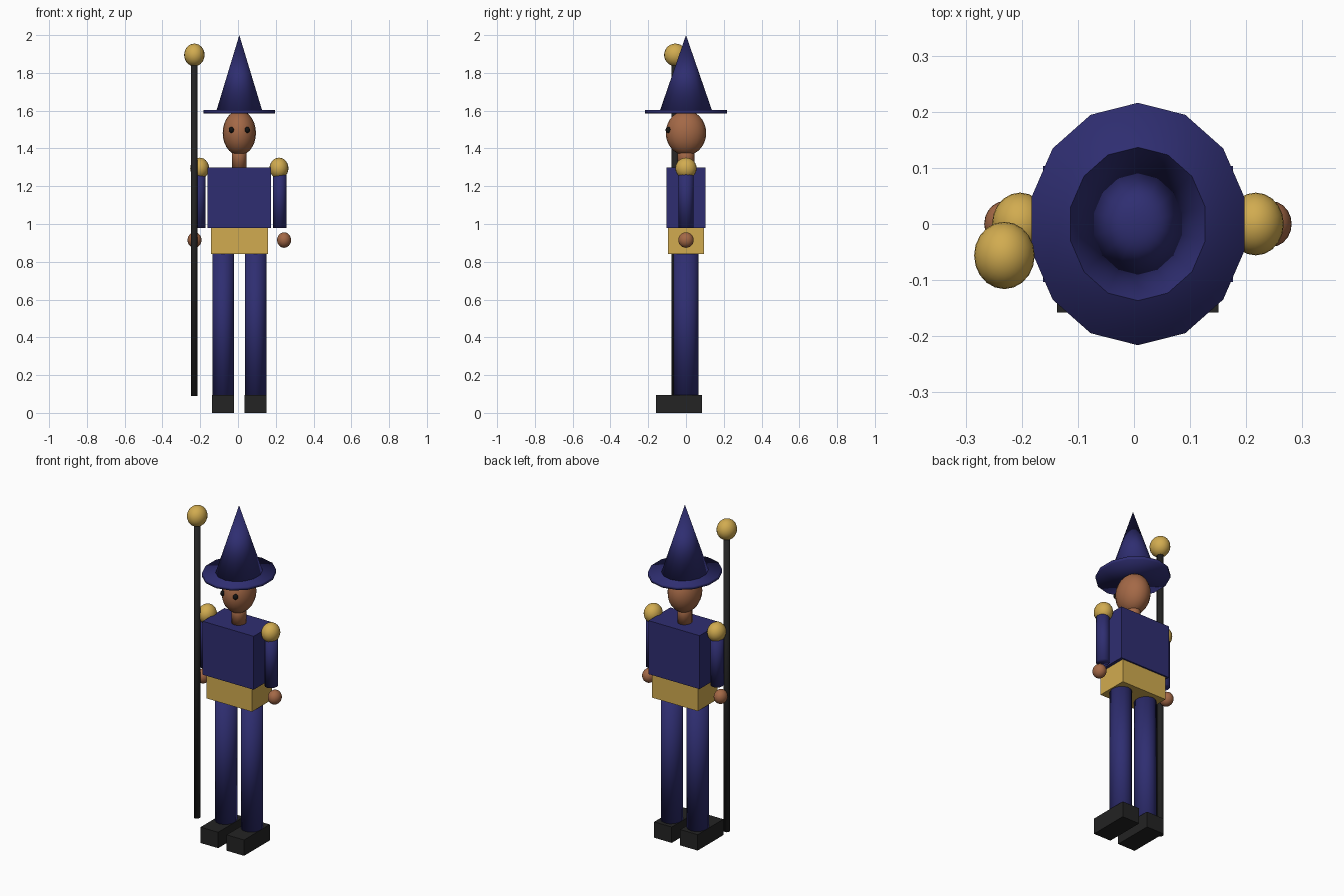
import bpy

cube = bpy.data.objects.get("Cube")
if cube:
    bpy.data.objects.remove(cube, do_unlink=True)

CX = 0.007      # body centre line
SQUASH = 0.9    # round parts are a little narrower in x than in y


def material(name, rgb):
    m = bpy.data.materials.new(name)
    m.use_nodes = True
    colour = (*rgb, 1)
    m.diffuse_color = colour
    m.node_tree.nodes["Principled BSDF"].inputs["Base Color"].default_value = colour
    return m


NAVY = material("navy cloth", (0.028, 0.027, 0.165))
GOLD = material("gold", (0.64, 0.41, 0.08))
SKIN = material("brown skin", (0.37, 0.14, 0.062))
BLACK = material("black leather", (0.017, 0.017, 0.017))
EYE = material("eye black", (0.006, 0.006, 0.006))


def finish(name, mat, scale, smooth):
    o = bpy.context.object
    o.name = name
    o.scale = scale
    bpy.ops.object.transform_apply(location=False, rotation=False, scale=True)
    o.data.materials.append(mat)
    if smooth:
        bpy.ops.object.shade_smooth()
    return o


def box(name, mat, x, y0, y1, z0, z1, half_width):
    bpy.ops.mesh.primitive_cube_add(size=1, location=(x, (y0 + y1) / 2, (z0 + z1) / 2))
    return finish(name, mat, (2 * half_width, y1 - y0, z1 - z0), False)


def ball(name, mat, loc, radii):
    bpy.ops.mesh.primitive_uv_sphere_add(segments=20, ring_count=14, radius=1, location=loc)
    return finish(name, mat, radii, True)


def tube(name, mat, x, y, z0, z1, r, sides=14, top=None):
    bpy.ops.mesh.primitive_cone_add(vertices=sides, radius1=r, radius2=r if top is None else top,
                                    depth=z1 - z0, location=(x, y, (z0 + z1) / 2))
    return finish(name, mat, (SQUASH, 1, 1), True)


# Torso, belt and neck
box("torso", NAVY, CX, -0.103, 0.103, 0.98, 1.30, 0.169)
box("belt", GOLD, CX, -0.094, 0.094, 0.84, 0.98, 0.151)
tube("neck", SKIN, CX, 0, 1.29, 1.42, 0.044)

# Paired limbs and eyes
for side, s in (("left", 1), ("right", -1)):
    box(side + "_boot", BLACK, CX + s * 0.086, -0.158, 0.085, 0, 0.095, 0.058)
    tube(side + "_leg", NAVY, CX + s * 0.086, 0, 0.09, 0.86, 0.065)
    tube(side + "_arm", NAVY, CX + s * 0.214, 0, 0.98, 1.30, 0.04, 12)
    ball(side + "_shoulder", GOLD, (CX + s * 0.21, 0, 1.295), (0.05, 0.056, 0.056))
    ball(side + "_hand", SKIN, (CX + s * 0.237, 0, 0.915), (0.037, 0.041, 0.041))
    ball(side + "_eye", EYE, (CX + s * 0.042, -0.093, 1.498), (0.014, 0.0155, 0.0155))

# Head and pointed hat
ball("head", SKIN, (CX, 0, 1.482), (0.088, 0.107, 0.119))
tube("hat_brim", NAVY, CX, 0, 1.586, 1.604, 0.216)
tube("hat_cone", NAVY, CX, 0, 1.60, 2.0, 0.138, top=0)

# Staff
tube("staff", BLACK, -0.232, -0.056, 0.09, 1.88, 0.02, 10)
ball("staff_knob", GOLD, (-0.231, -0.056, 1.895), (0.054, 0.06, 0.06))
